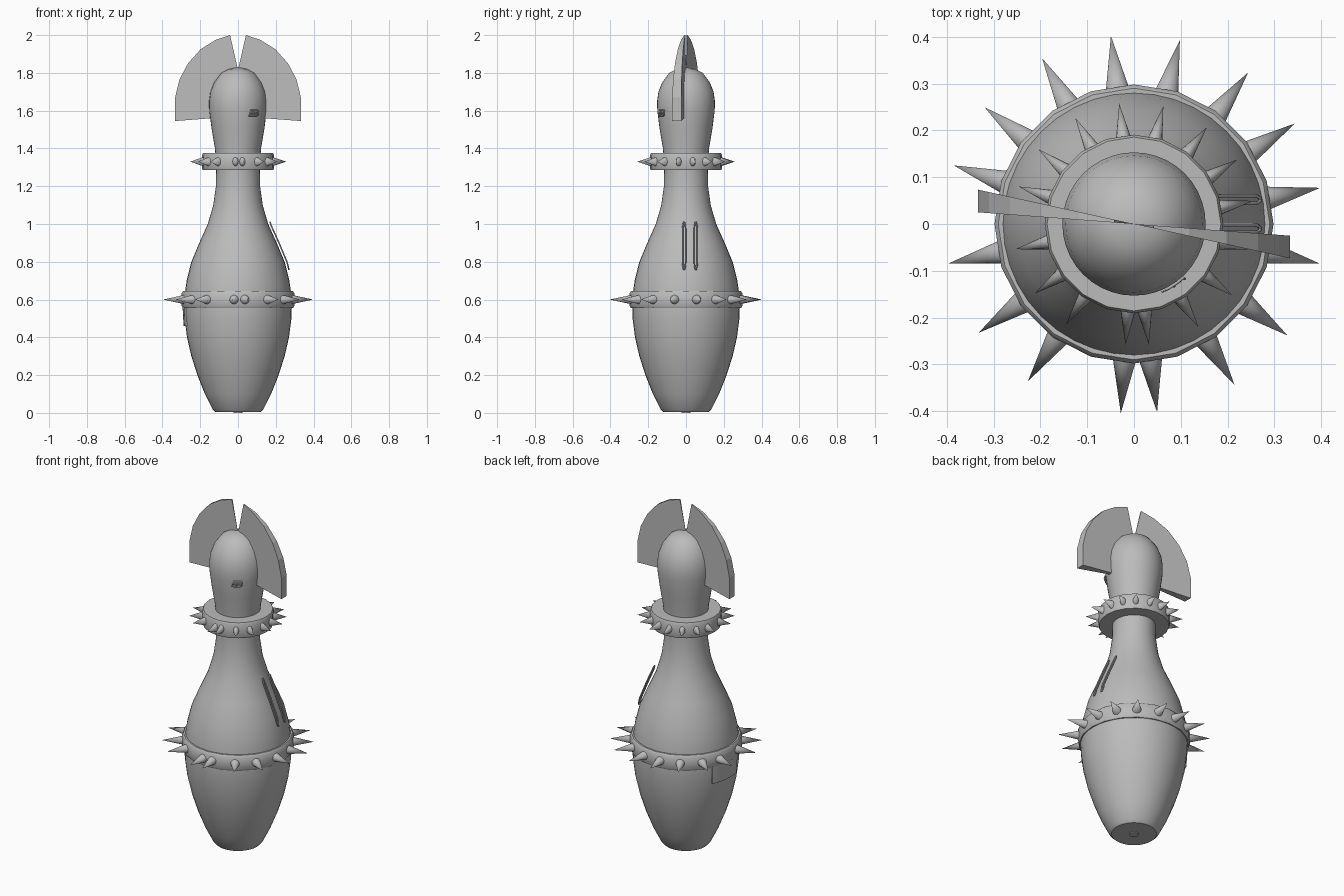
import bpy, bmesh
from math import sin, cos, pi, radians
from mathutils import Matrix, Vector

if "Cube" in bpy.data.objects:
    bpy.data.objects.remove(bpy.data.objects["Cube"])

grey = bpy.data.materials.new("plain_grey")
grey.use_nodes = True
grey.diffuse_color = (0.5, 0.5, 0.5, 1)
grey.node_tree.nodes["Principled BSDF"].inputs["Base Color"].default_value = (0.5, 0.5, 0.5, 1)


def finish(name, bm, smooth=40):
    bmesh.ops.recalc_face_normals(bm, faces=bm.faces)
    mesh = bpy.data.meshes.new(name)
    bm.to_mesh(mesh)
    bm.free()
    mesh.materials.append(grey)
    ob = bpy.data.objects.new(name, mesh)
    bpy.context.collection.objects.link(ob)
    if smooth:
        bpy.ops.object.select_all(action='DESELECT')
        ob.select_set(True)
        bpy.context.view_layer.objects.active = ob
        bpy.ops.object.shade_smooth_by_angle(angle=radians(smooth))
    return ob


def lathe(name, profile, sides, closed=False):
    bm = bmesh.new()
    verts = [bm.verts.new((r, 0, z)) for r, z in profile]
    pairs = list(zip(verts, verts[1:]))
    if closed:
        pairs.append((verts[-1], verts[0]))
    edges = [bm.edges.new(p) for p in pairs]
    bmesh.ops.spin(bm, geom=verts + edges, cent=(0, 0, 0), axis=(0, 0, 1),
                   angle=2 * pi, steps=sides)
    bmesh.ops.remove_doubles(bm, verts=bm.verts, dist=0.0005)
    return finish(name, bm)


def tube(name, points, radius, cyclic):
    curve = bpy.data.curves.new(name, 'CURVE')
    curve.dimensions = '3D'
    curve.bevel_depth = radius
    curve.bevel_resolution = 2
    curve.use_fill_caps = True
    spline = curve.splines.new('POLY')
    spline.points.add(len(points) - 1)
    for p, co in zip(spline.points, points):
        p.co = (*co, 1)
    spline.use_cyclic_u = cyclic
    curve.materials.append(grey)
    ob = bpy.data.objects.new(name, curve)
    bpy.context.collection.objects.link(ob)


# Pin body
body = [(0, .005), (.12, .005), (.135, .02), (.175, .1), (.215, .2), (.247, .3),
        (.27, .4), (.283, .5), (.286, .6), (.272, .7), (.247, .8), (.205, .9),
        (.16, 1.0), (.131, 1.1), (.117, 1.2), (.115, 1.3), (.122, 1.4),
        (.139, 1.5), (.152, 1.6), (.153, 1.65), (.146, 1.7), (.126, 1.75),
        (.088, 1.8), (.05, 1.82), (0, 1.83)]
lathe("pin_body", body, 40)
lathe("base_plug", [(0, 0), (.025, 0), (.025, .01), (0, .01)], 12)


def body_radius(z):
    for (r0, z0), (r1, z1) in zip(body, body[1:]):
        if z0 <= z <= z1 and z1 > z0:
            return r0 + (r1 - r0) * (z - z0) / (z1 - z0)
    return 0


# Spiked straps, the collar being a narrower copy of the belt
spike_angles = [76, 53, 32, 11, -12, -36, -58, -83, -94, -124, -145, -168, 162, 142, 119, 97]


def spiked_strap(name, z, s, inner):
    lathe(name, [(inner, z - .045), (.292 * s, z - .045), (.298 * s, z - .035),
                 (.298 * s, z + .035), (.290 * s, z + .045), (inner, z + .045)], 20, True)
    bm = bmesh.new()
    for a in spike_angles:
        place = (Matrix.Translation((0, 0, z)) @ Matrix.Diagonal((s, s, 1, 1))
                 @ Matrix.Rotation(radians(a), 4, 'Z') @ Matrix.Translation((.338, 0, 0))
                 @ Matrix.Rotation(pi / 2, 4, 'Y'))
        bmesh.ops.create_cone(bm, cap_ends=True, segments=14, radius1=.029,
                              radius2=0, depth=.134, matrix=place)
    finish(name + "_spikes", bm, 60)


spiked_strap("belt", .6, 1, .265)
spiked_strap("collar", 1.33, .64 * .8 / .8, .105)

# Split fan crest: each half is a wedge that thickens away from the axis
outline = [(.002, 1.825), (.042, 2.0), (.118, 1.975), (.198, 1.925), (.265, 1.85),
           (.31, 1.765), (.333, 1.67), (.333, 1.545), (.14, 1.56), (.002, 1.56)]
for side, label in ((1, "left"), (-1, "right")):
    bm = bmesh.new()
    rings = [[bm.verts.new((side * x, side * x * slope, z)) for x, z in outline]
             for slope in (-.075, -.22)]
    for ring in rings:
        bm.faces.new(ring)
    for i in range(len(outline)):
        j = (i + 1) % len(outline)
        bm.faces.new((rings[0][i], rings[0][j], rings[1][j], rings[1][i]))
    finish(label + "_crest", bm, 0)

# Two long wire loops on the left flank
for n, y in enumerate((-.01, .052)):
    loop = []
    for sgn in (1, -1):
        for i in range(13):
            t = i / 12 if sgn > 0 else 1 - i / 12
            z = .76 + .25 * t
            width = .008 * min(1, 6 * min(t, 1 - t) + .35)
            loop.append((body_radius(z) + .012, y + sgn * width, z))
    tube("wire_loop_%d" % (n + 1), loop, .004, True)


# Small coiled stud on the face
for k, z in enumerate((1.573, 1.587, 1.601)):
    bar = [(x, -(.155 ** 2 - x * x) ** .5, z)
           for x in (.058 + .004 * k, .075, .09, .1 + .003 * k)]
    tube("face_wire_%d" % (k + 1), bar, .004, False)
for k, x in enumerate((.078, .1)):
    y = -(.154 ** 2 - x * x) ** .5
    tube("face_coil_%d" % (k + 1),
         [(x + .008 * cos(a * pi / 6), y, 1.588 + .014 * sin(a * pi / 6)) for a in range(12)],
         .003, True)

# Curved patch hanging under the belt on the right flank
bm = bmesh.new()
cols = []
for i in range(9):
    a = radians(154 + 40 * i / 8)
    d = Vector((cos(a), sin(a), 0))
    cols.append([bm.verts.new(d * r + Vector((0, 0, z)))
                 for r, z in ((.27, .46), (.288, .46), (.294, .57), (.275, .57))])
for c, e in zip(cols, cols[1:]):
    for i in range(4):
        j = (i + 1) % 4
        bm.faces.new((c[i], c[j], e[j], e[i]))
bm.faces.new(cols[0])
bm.faces.new(cols[-1])
finish("hip_patch", bm)
